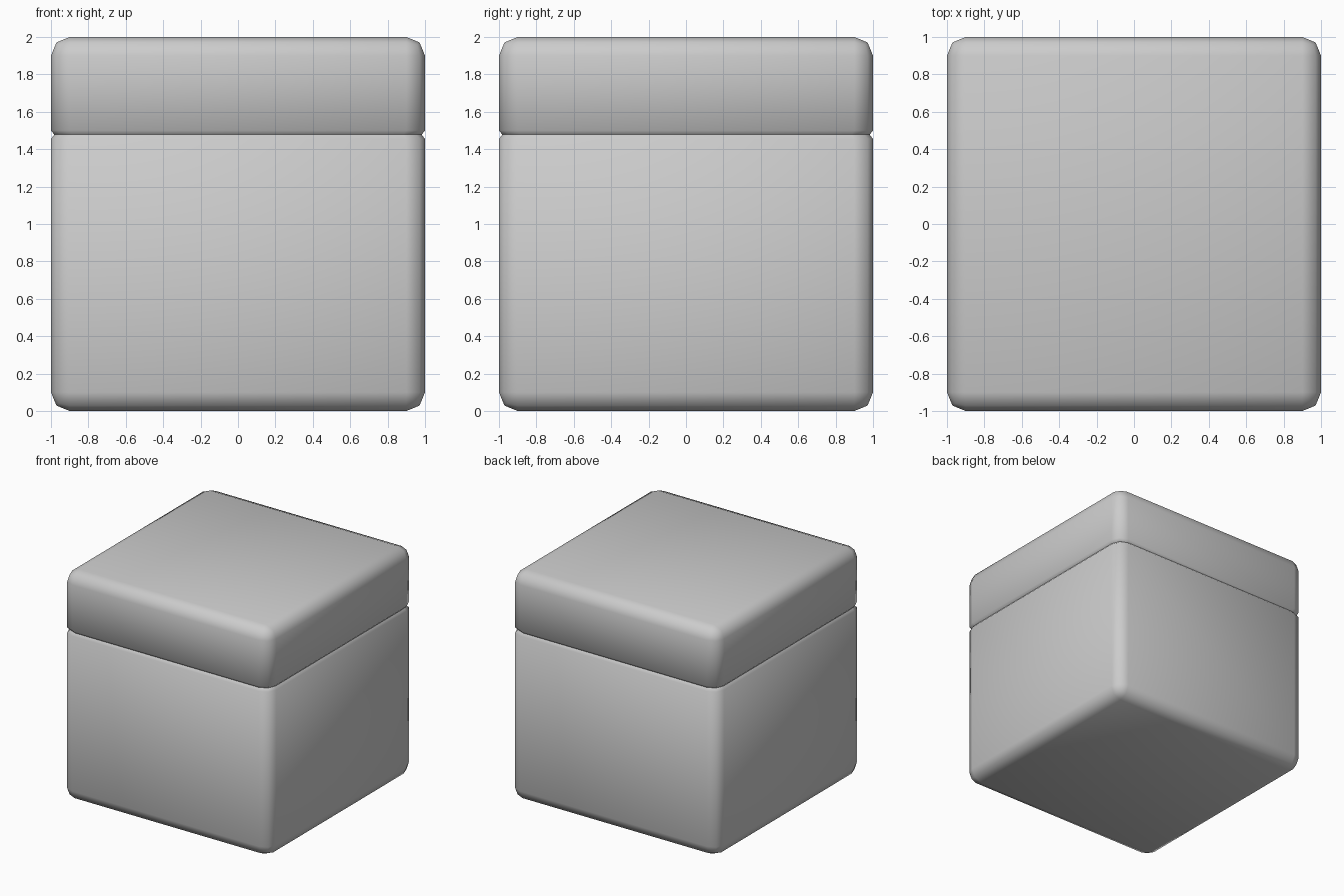
import bpy, bmesh
from mathutils import Vector

if "Cube" in bpy.data.objects:
    bpy.data.objects.remove(bpy.data.objects["Cube"])

SEAM = 1.478


def rounded_part(name, keep_top, edge_z):
    """One half of a rounded cube, with its rim pulled in to form the groove."""
    bm = bmesh.new()
    bmesh.ops.create_cube(bm, size=2)
    bmesh.ops.translate(bm, verts=bm.verts, vec=(0, 0, 1))
    bmesh.ops.bevel(bm, geom=bm.edges[:], offset=0.1, segments=2,
                    profile=0.5, affect='EDGES')
    for z in (edge_z, SEAM):
        bmesh.ops.bisect_plane(
            bm, geom=bm.verts[:] + bm.edges[:] + bm.faces[:],
            plane_co=Vector((0, 0, z)), plane_no=Vector((0, 0, 1)),
            clear_inner=keep_top and z == SEAM,
            clear_outer=not keep_top and z == SEAM)
    # Chamfered rim at the seam
    for v in bm.verts:
        if abs(v.co.z - SEAM) < 1e-4:
            v.co.x *= 0.982
            v.co.y *= 0.982
    bmesh.ops.recalc_face_normals(bm, faces=bm.faces)
    for f in bm.faces:
        f.smooth = True
    mesh = bpy.data.meshes.new(name)
    bm.to_mesh(mesh)
    bm.free()
    obj = bpy.data.objects.new(name, mesh)
    bpy.context.collection.objects.link(obj)
    return obj


# Box body and lid meeting at the groove
rounded_part("box_body", False, 1.455)
rounded_part("box_lid", True, 1.5)
